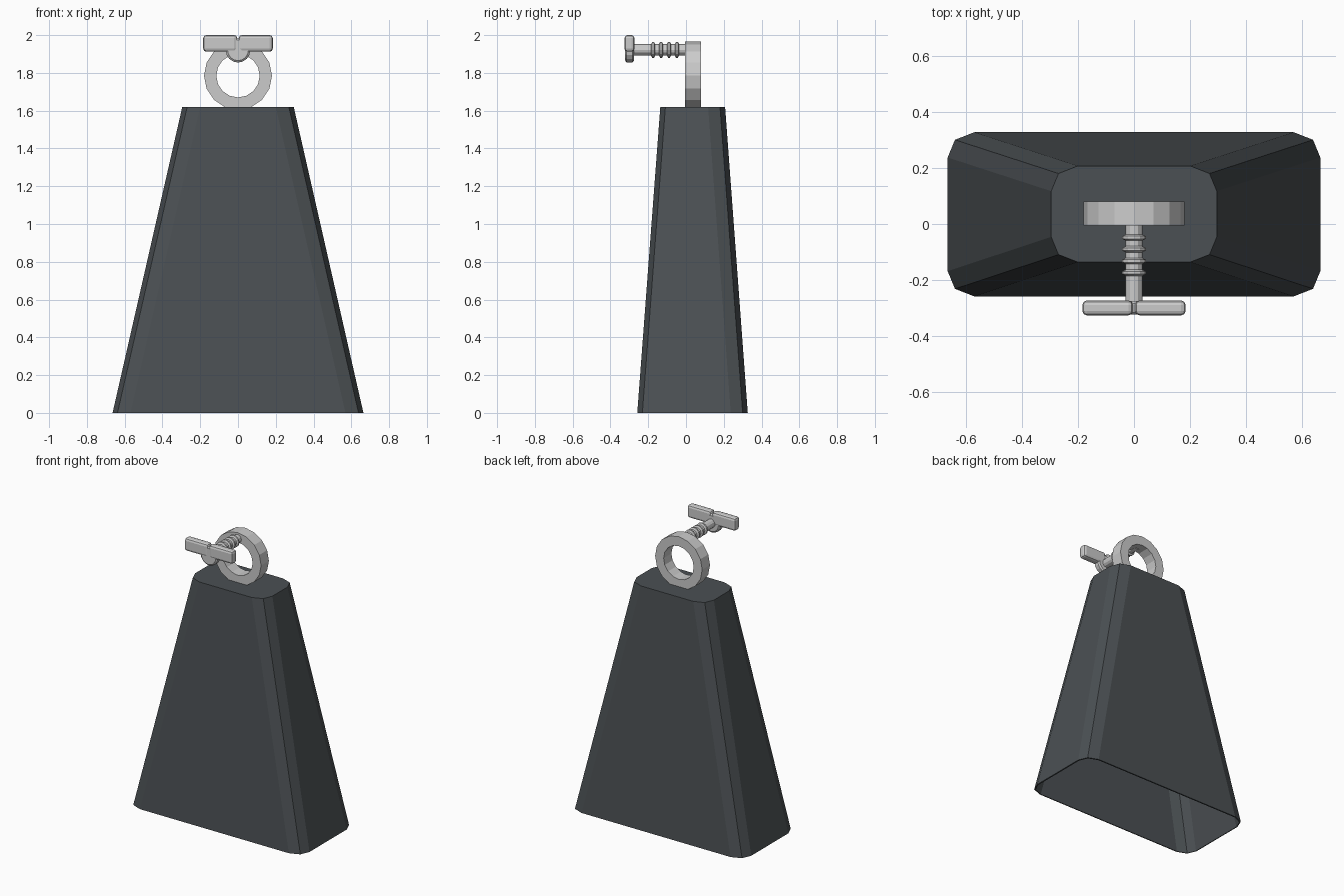
import bpy, bmesh
from math import sin, cos, pi

if "Cube" in bpy.data.objects:
    bpy.data.objects.remove(bpy.data.objects["Cube"])


def finish(name, bm, material=None):
    bmesh.ops.recalc_face_normals(bm, faces=bm.faces)
    mesh = bpy.data.meshes.new(name)
    bm.to_mesh(mesh)
    bm.free()
    obj = bpy.data.objects.new(name, mesh)
    bpy.context.collection.objects.link(obj)
    if material:
        mesh.materials.append(material)
    return obj


def lathe_y(name, profile, sides, centre_z, closed=False, phase=0.0):
    """Revolve (y, radius) points around an axis parallel to y."""
    bm = bmesh.new()
    rings = []
    for y, r in profile:
        rings.append([bm.verts.new((r * sin(2 * pi * i / sides + phase), y,
                                    centre_z + r * cos(2 * pi * i / sides + phase)))
                      for i in range(sides)])
    pairs = list(zip(rings, rings[1:]))
    if closed:
        pairs.append((rings[-1], rings[0]))
    else:
        bm.faces.new(rings[0])
        bm.faces.new(rings[-1])
    for a, b in pairs:
        for i in range(sides):
            j = (i + 1) % sides
            bm.faces.new((a[i], a[j], b[j], b[i]))
    return finish(name, bm)


def outline(half_x, y0, y1):
    """Rectangle with two-facet rounded corners."""
    cy, hy = (y0 + y1) / 2, (y1 - y0) / 2
    corner = [(half_x, hy - 0.09), (half_x - 0.026, hy - 0.027), (half_x - 0.095, hy)]
    pts = []
    for sx, sy in ((1, 1), (-1, 1), (-1, -1), (1, -1)):
        c = corner if sx * sy > 0 else corner[::-1]
        pts += [(sx * x, cy + sy * y) for x, y in c]
    return pts


# Hollow tapered bell body, open at the bottom
dark = bpy.data.materials.new("dark_metal")
dark.diffuse_color = (0.07, 0.08, 0.087, 1)
dark.use_nodes = True
dark.node_tree.nodes["Principled BSDF"].inputs["Base Color"].default_value = dark.diffuse_color
bm = bmesh.new()
low = [bm.verts.new((x, y, 0)) for x, y in outline(0.664, -0.258, 0.327)]
top = [bm.verts.new((x, y, 1.62)) for x, y in outline(0.295, -0.136, 0.207)]
for i in range(len(low)):
    j = (i + 1) % len(low)
    bm.faces.new((low[i], low[j], top[j], top[i]))
bm.faces.new(top)
body = finish("bell_body", bm, dark)
wall = body.modifiers.new("wall", 'SOLIDIFY')
wall.thickness = 0.008
wall.offset = -1

# Mounting ring, sunk slightly into the top
lathe_y("mounting_ring", [(-0.005, 0.18), (0.08, 0.18), (0.08, 0.115), (-0.005, 0.115)],
        16, 1.785, closed=True)

# Screw shaft with raised thread ridges
profile = [(-0.29, 0.03)]
for y in (-0.174, -0.132, -0.09, -0.048):
    profile += [(y - 0.011, 0.03), (y - 0.005, 0.042), (y + 0.005, 0.042), (y + 0.011, 0.03)]
profile.append((0.03, 0.03))
lathe_y("screw_shaft", profile, 12, 1.922)

# Round hub of the thumb screw
lathe_y("thumb_hub", [(-0.322, 0.055), (-0.314, 0.065), (-0.283, 0.065), (-0.275, 0.055)],
        16, 1.92)

# Two rounded wings, mirrored across the centre
bm = bmesh.new()
bmesh.ops.create_cube(bm, size=1)
for v in bm.verts:
    v.co.x = 0.094 + v.co.x * 0.18
    v.co.y = -0.299 + v.co.y * 0.053
    v.co.z = 1.956 + v.co.z * 0.088
wings = finish("thumb_wings", bm)
bevel = wings.modifiers.new("round", 'BEVEL')
bevel.width = 0.016
bevel.segments = 2
mirror = wings.modifiers.new("mirror", 'MIRROR')
mirror.use_mirror_merge = False
